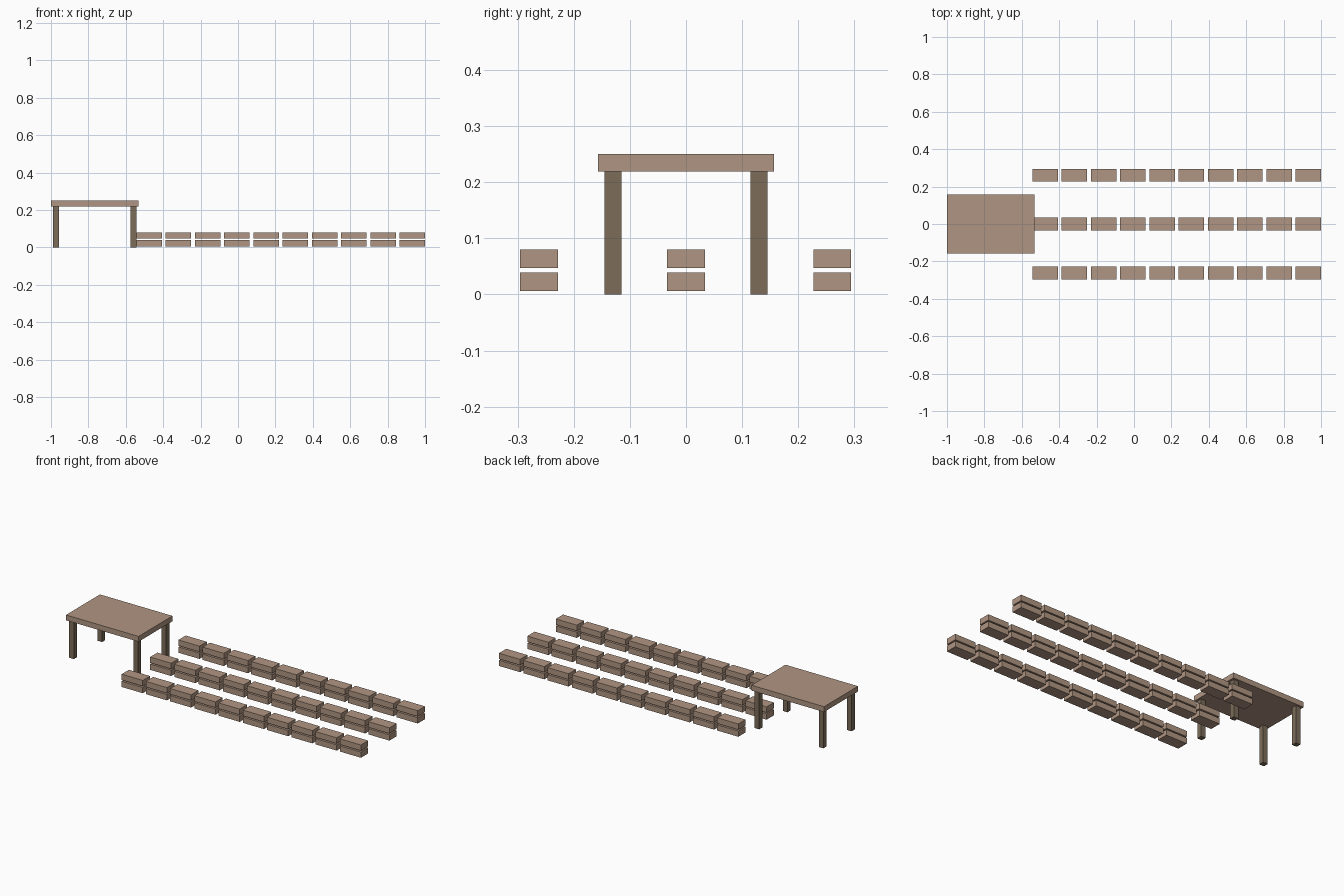
import bpy
import bmesh
from mathutils import Matrix, Vector

cube = bpy.data.objects.get("Cube")
if cube:
    bpy.data.objects.remove(cube, do_unlink=True)


def make_material(name, color):
    mat = bpy.data.materials.new(name)
    mat.use_nodes = True
    mat.diffuse_color = color
    mat.node_tree.nodes["Principled BSDF"].inputs["Base Color"].default_value = color
    return mat


def make_box(name, center, size, mat):
    mesh = bpy.data.meshes.new(name)
    bm = bmesh.new()
    bmesh.ops.create_cube(bm, size=1, matrix=Matrix.Diagonal(Vector(size)).to_4x4())
    bm.to_mesh(mesh)
    bm.free()
    mesh.materials.append(mat)
    obj = bpy.data.objects.new(name, mesh)
    obj.location = center
    bpy.context.collection.objects.link(obj)
    return obj


light_wood = make_material("light_wood", (0.434, 0.302, 0.223, 1))
dark_wood = make_material("dark_wood", (0.202, 0.152, 0.102, 1))

# Table: slab on four square legs
TABLE_X = -0.766
make_box("table_top", (TABLE_X, 0, 0.235), (0.468, 0.313, 0.031), light_wood)
for depth, dy in (("front", -0.13), ("back", 0.13)):
    for side, dx in (("right", -0.207), ("left", 0.207)):
        make_box(f"table_leg_{depth}_{side}", (TABLE_X + dx, dy, 0.11),
                 (0.03, 0.03, 0.22), dark_wood)

# Benches: three rows of ten, each a lower and an upper plank
for row, y in (("front", -0.262), ("middle", 0), ("back", 0.261)):
    for i in range(10):
        x = 0.932 - 0.1564 * i
        for level, z in (("lower", 0.0225), ("upper", 0.0635)):
            make_box(f"bench_{row}_{i + 1}_{level}", (x, y, z),
                     (0.136, 0.067, 0.0335), light_wood)
